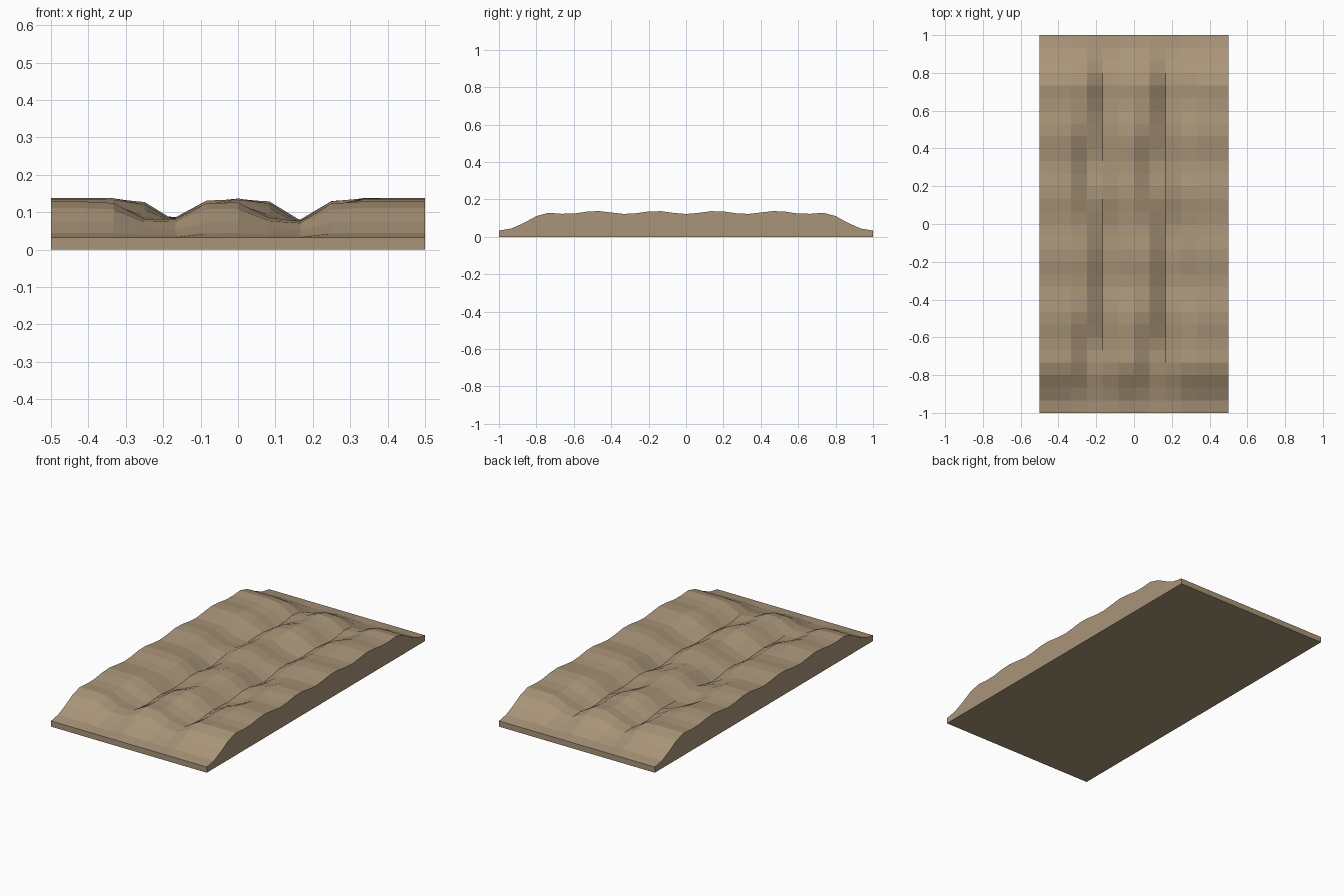
import bpy
import bmesh
from math import sin, cos, exp, pi

default = bpy.data.objects.get("Cube")
if default:
    bpy.data.objects.remove(default, do_unlink=True)

# Single dry earth colour
COLOUR = (0.40, 0.30, 0.19, 1.0)
earth = bpy.data.materials.new("dry_earth")
earth.use_nodes = True
earth.diffuse_color = COLOUR
earth.node_tree.nodes["Principled BSDF"].inputs["Base Color"].default_value = COLOUR

EDGE_HEIGHT = 0.033
RUTS = ((-0.175, 0.066), (0.165, 0.068))  # centre x, depth


def height(x, y):
    """Rippled track that tapers at both ends, with two winding ruts."""
    t = min(1.0, (1.0 - abs(y)) / 0.3)
    taper = t * t * (3 - 2 * t)
    rise = 0.097 - 0.008 * cos(2 * pi * y / 0.32)
    for centre, depth in RUTS:
        offset = x - centre + 0.035 * sin(6 * y)
        rise -= depth * exp(-(offset / 0.075) ** 2)
    return EDGE_HEIGHT + taper * rise


# Top surface
bm = bmesh.new()
bmesh.ops.create_grid(bm, x_segments=12, y_segments=30, size=1.0)
for v in bm.verts:
    v.co.x *= 0.5
    v.co.z = height(v.co.x, v.co.y)

# Side walls
rim = [e for e in bm.edges if e.is_boundary]
walls = bmesh.ops.extrude_edge_only(bm, edges=rim)["geom"]
for v in walls:
    if isinstance(v, bmesh.types.BMVert):
        v.co.z = 0.0

# Flat base
base = [e for e in bm.edges if all(v.co.z == 0 for v in e.verts)]
bmesh.ops.contextual_create(bm, geom=base)
bmesh.ops.recalc_face_normals(bm, faces=bm.faces)

mesh = bpy.data.meshes.new("rutted_dirt_track")
bm.to_mesh(mesh)
bm.free()
mesh.materials.append(earth)
track = bpy.data.objects.new("rutted_dirt_track", mesh)
bpy.context.collection.objects.link(track)
